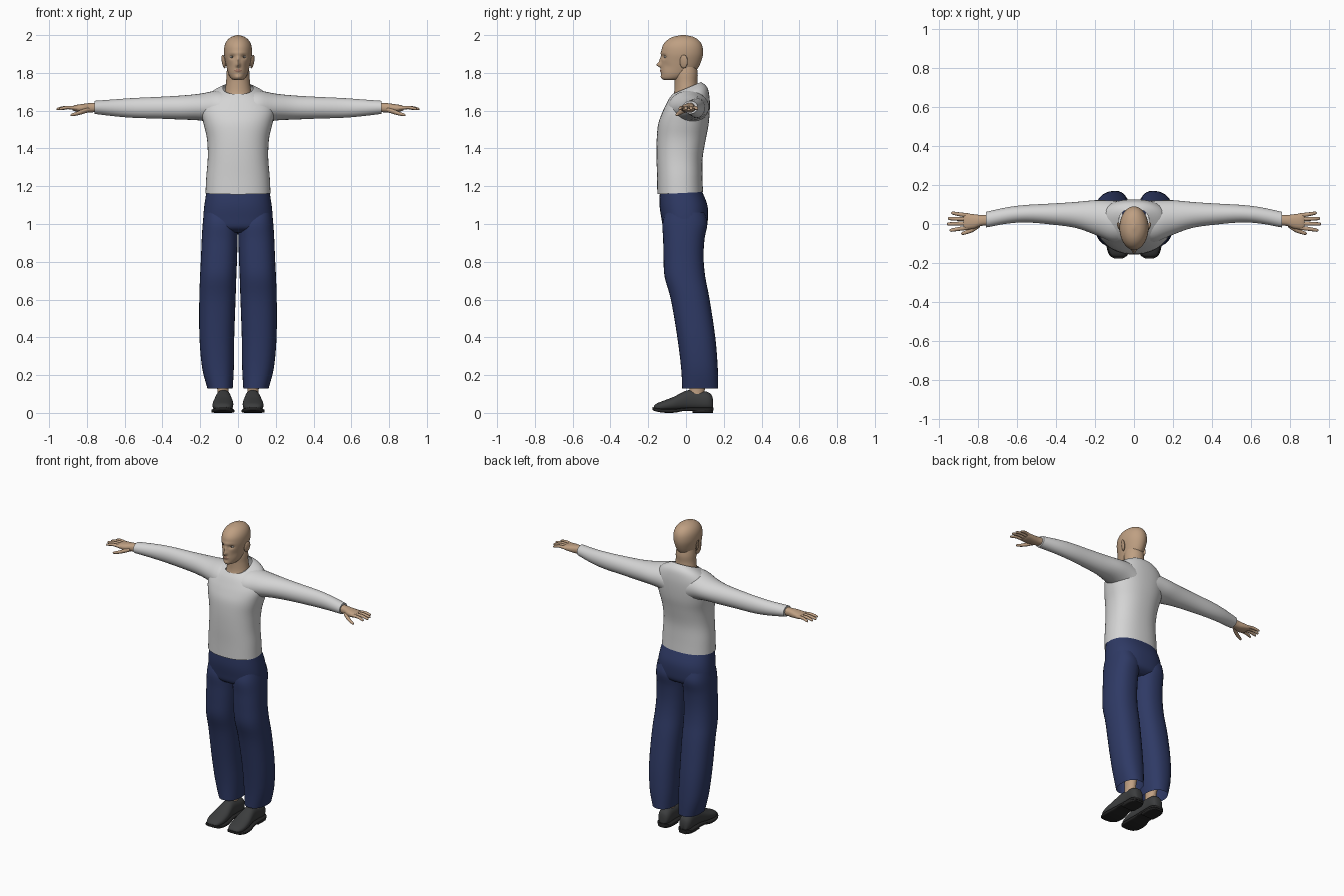
import bpy, bmesh, math
from mathutils import Vector


def material(name, rgb):
    m = bpy.data.materials.new(name)
    m.diffuse_color = (*rgb, 1)
    return m


SKIN = material("skin", (0.52, 0.35, 0.225))
LIPS = material("lips", (0.36, 0.19, 0.13))
SHIRT = material("light grey cloth", (0.66, 0.66, 0.66))
NAVY = material("navy cloth", (0.028, 0.042, 0.13))
LEATHER = material("dark leather", (0.045, 0.047, 0.048))
SOLE = material("black rubber", (0.018, 0.018, 0.018))
EYE = material("eye white", (0.6, 0.57, 0.52))
IRIS = material("dark iris", (0.06, 0.045, 0.035))


def finish(name, bm, mat, mirror=False, angle=50):
    bmesh.ops.recalc_face_normals(bm, faces=bm.faces)
    mesh = bpy.data.meshes.new(name)
    bm.to_mesh(mesh)
    bm.free()
    ob = bpy.data.objects.new(name, mesh)
    bpy.context.collection.objects.link(ob)
    mesh.materials.append(mat)
    bpy.ops.object.select_all(action='DESELECT')
    ob.select_set(True)
    bpy.context.view_layer.objects.active = ob
    bpy.ops.object.shade_smooth_by_angle(angle=math.radians(angle))
    if mirror:
        ob.modifiers.new("Mirror", 'MIRROR').use_mirror_merge = False
    return ob


def spline(rows, steps):
    """Smoothly resample a list of section rows."""
    out = []
    for i in range(len(rows) - 1):
        a, b, c, d = (rows[max(i - 1, 0)], rows[i], rows[i + 1],
                      rows[min(i + 2, len(rows) - 1)])
        for s in range(steps):
            t = s / steps
            out.append([0.5 * (2 * q + (r - p) * t + (2 * p - 5 * q + 4 * r - w) * t * t
                               + (3 * q - p - 3 * r + w) * t ** 3)
                        for p, q, r, w in zip(a, b, c, d)])
    return out + [list(rows[-1])]


def loft(name, rows, mat, axis='Z', n=32, steps=4, power=2.0, caps=True,
         mirror=False, shape=None):
    """Skin sections (position, u0, u1, v0, v1[, tilt]) along an axis."""
    rows = [tuple(r) + (0,) * (6 - len(r)) for r in rows]
    bm = bmesh.new()
    rings = []
    for t, u0, u1, v0, v1, tilt in spline(rows, steps):
        ring = []
        for k in range(n):
            a = math.tau * k / n
            c, s = math.cos(a), math.sin(a)
            u = (u0 + u1) / 2 + (u1 - u0) / 2 * math.copysign(abs(c) ** (2 / power), c)
            v = (v0 + v1) / 2 + (v1 - v0) / 2 * math.copysign(abs(s) ** (2 / power), s)
            w = t + tilt * v
            co = {'X': (w, u, v), 'Y': (u, w, v), 'Z': (u, v, w)}[axis]
            ring.append(bm.verts.new(shape(Vector(co)) if shape else co))
        rings.append(ring)
    for a, b in zip(rings, rings[1:]):
        for k in range(n):
            bm.faces.new((a[k], a[(k + 1) % n], b[(k + 1) % n], b[k]))
    if caps:
        bm.faces.new(rings[0])
        bm.faces.new(rings[-1])
    return finish(name, bm, mat, mirror)


def ellipsoid(name, centre, size, mat, tilt=0.0):
    bm = bmesh.new()
    bmesh.ops.create_uvsphere(bm, u_segments=20, v_segments=12, radius=1)
    for v in bm.verts:
        x, y, z = (p * q for p, q in zip(v.co, size))
        v.co = Vector((x + tilt * y + 0.15 * z, y, z)) + Vector(centre)
    return finish(name, bm, mat, mirror=True)


# Shirt body, collar tilted down towards the front
def sym(z, hw, y0, y1, tilt=0):
    return (z, -hw, hw, y0, y1, tilt)


loft("shirt_body", [
    sym(1.165, .172, -.152, .09, .05), sym(1.25, .168, -.153, .087, .03),
    sym(1.35, .160, -.156, .088), sym(1.45, .164, -.155, .105),
    sym(1.53, .182, -.147, .120), sym(1.60, .195, -.127, .126, .1),
    sym(1.65, .180, -.108, .124, .2), sym(1.69, .140, -.090, .112, .3),
    sym(1.718, .080, -.072, .080, .42)], SHIRT, n=48, power=2.3, caps=False)

# Sleeves
loft("sleeve", [
    (.06, -.10, .118, 1.50, 1.705), (.12, -.09, .121, 1.53, 1.705),
    (.20, -.055, .122, 1.548, 1.69), (.30, -.02, .113, 1.553, 1.68),
    (.42, -.003, .105, 1.558, 1.673), (.55, .008, .098, 1.562, 1.667),
    (.65, .002, .086, 1.570, 1.660), (.76, -.018, .062, 1.583, 1.652)],
    SHIRT, 'X', n=28, mirror=True)

# Trousers: hips, then the legs
loft("trouser_hips", [
    sym(1.175, .166, -.138, .084), sym(1.10, .178, -.140, .113),
    sym(1.03, .184, -.130, .116), sym(.98, .180, -.118, .106),
    sym(.955, .150, -.08, .07)], NAVY, n=48, power=2.4)
loft("trouser_leg", [
    (1.06, .02, .180, -.11, .10), (1.0, .002, .187, -.125, .113),
    (.92, .002, .192, -.121, .098), (.82, .005, .196, -.119, .093),
    (.72, .009, .201, -.113, .102), (.60, .013, .205, -.080, .125),
    (.40, .020, .204, -.046, .155), (.24, .022, .190, -.026, .168),
    (.13, .028, .162, -.020, .170)], NAVY, n=32, power=2.3, caps=False, mirror=True)

# Ankles and shoes
loft("ankle", [(.08, .045, .11, .01, .10), (.13, .05, .11, .02, .10),
               (.22, .045, .12, .02, .12)], SKIN, n=20, mirror=True)
loft("shoe_upper", [
    (-.170, .055, .105, .018, .036), (-.155, .038, .122, .012, .050),
    (-.12, .027, .134, .010, .064), (-.07, .025, .133, .012, .083),
    (-.03, .030, .126, .014, .103), (.01, .036, .119, .016, .120),
    (.06, .037, .116, .016, .118), (.11, .036, .118, .014, .112),
    (.135, .045, .108, .016, .095), (.143, .06, .095, .02, .07)],
    LEATHER, 'Y', n=28, power=2.3, mirror=True)
loft("shoe_sole", [
    (-.177, .060, .100, .016, .032), (-.160, .034, .126, .008, .026),
    (-.12, .021, .140, .001, .021), (-.06, .020, .140, .001, .021),
    (-.01, .028, .130, .010, .027), (.06, .028, .126, .010, .028),
    (.12, .030, .124, .010, .028), (.146, .050, .104, .012, .028)],
    SOLE, 'Y', n=28, power=5, mirror=True)
loft("shoe_heel", [(.035, .03, .125, 0, .02), (.11, .03, .125, 0, .02),
                   (.144, .05, .104, 0, .02)], SOLE, 'Y', n=28, power=5, mirror=True)

# Neck
loft("neck", [
    sym(1.64, .085, -.085, .07), sym(1.69, .072, -.064, .068),
    sym(1.75, .063, -.060, .060), sym(1.80, .061, -.062, .062),
    sym(1.86, .050, -.050, .050)], SKIN)

# Head: (x, z, width, height, push) bumps model the face
BUMPS = [(0, 1.842, .011, .012, -.024), (0, 1.865, .008, .018, -.010),
         (.031, 1.885, .014, .010, .011), (-.031, 1.885, .014, .010, .011),
         (0, 1.905, .04, .008, -.004), (0, 1.811, .017, .007, -.006),
         (0, 1.778, .02, .010, -.005), (.045, 1.835, .014, .02, .005),
         (-.045, 1.835, .014, .02, .005)]


def face_shape(p):
    if p.y < -.03:
        p.y += sum(d * math.exp(-((p.x - x) / w) ** 2 - ((p.z - z) / h) ** 2)
                   for x, z, w, h, d in BUMPS)
    return p


head = loft("head", [
    sym(1.762, .020, -.115, -.05), sym(1.77, .036, -.126, -.01),
    sym(1.79, .049, -.131, .03), sym(1.82, .058, -.132, .06),
    sym(1.86, .067, -.131, .080), sym(1.90, .074, -.131, .090),
    sym(1.94, .072, -.125, .087), sym(1.97, .059, -.103, .070),
    sym(1.99, .036, -.070, .040), sym(2.0, .006, -.025, -.005)],
    SKIN, n=96, steps=6, shape=face_shape)
head.data.materials.append(LIPS)
for f in head.data.polygons:
    c = f.center
    if c.y < -.08 and (c.x / .021) ** 2 + ((c.z - 1.811) / .007) ** 2 < 1:
        f.material_index = 1

# Ears and eyes
ellipsoid("ear", (.076, -.012, 1.860), (.008, .021, .036), SKIN, tilt=.3)
ellipsoid("eyeball", (.031, -.105, 1.885), (.012, .011, .007), EYE)
ellipsoid("iris", (.031, -.1135, 1.885), (.0045, .004, .0045), IRIS)

# Hands: palm, fingers and thumb
loft("palm", [
    (.74, -.006, .048, 1.595, 1.642), (.785, -.010, .046, 1.590, 1.640),
    (.82, -.024, .050, 1.590, 1.636), (.86, -.028, .054, 1.596, 1.630),
    (.875, -.024, .050, 1.602, 1.624)], SKIN, 'X', n=20, power=2.4, mirror=True)


def digit(name, points):
    loft(name, [(x, y - r, y + r, z - r * .9, z + r * .9) for x, y, z, r in points],
         SKIN, 'X', n=12, steps=3, mirror=True)


for name, y, tip_x, tip_y in (("index_finger", -.019, .947, -.032),
                              ("middle_finger", .003, .960, .000),
                              ("ring_finger", .025, .955, .028),
                              ("little_finger", .044, .938, .056)):
    mid_x = .855 + (tip_x - .855) * .5
    digit(name, [(.85, y, 1.613, .011), (mid_x, (y + tip_y) / 2, 1.617, .010),
                 (tip_x - .008, tip_y, 1.610, .008), (tip_x, tip_y, 1.608, .003)])
digit("thumb", [(.79, -.002, 1.605, .014), (.825, -.026, 1.594, .014),
                (.855, -.040, 1.584, .011), (.880, -.048, 1.578, .008),
                (.887, -.049, 1.576, .003)])
